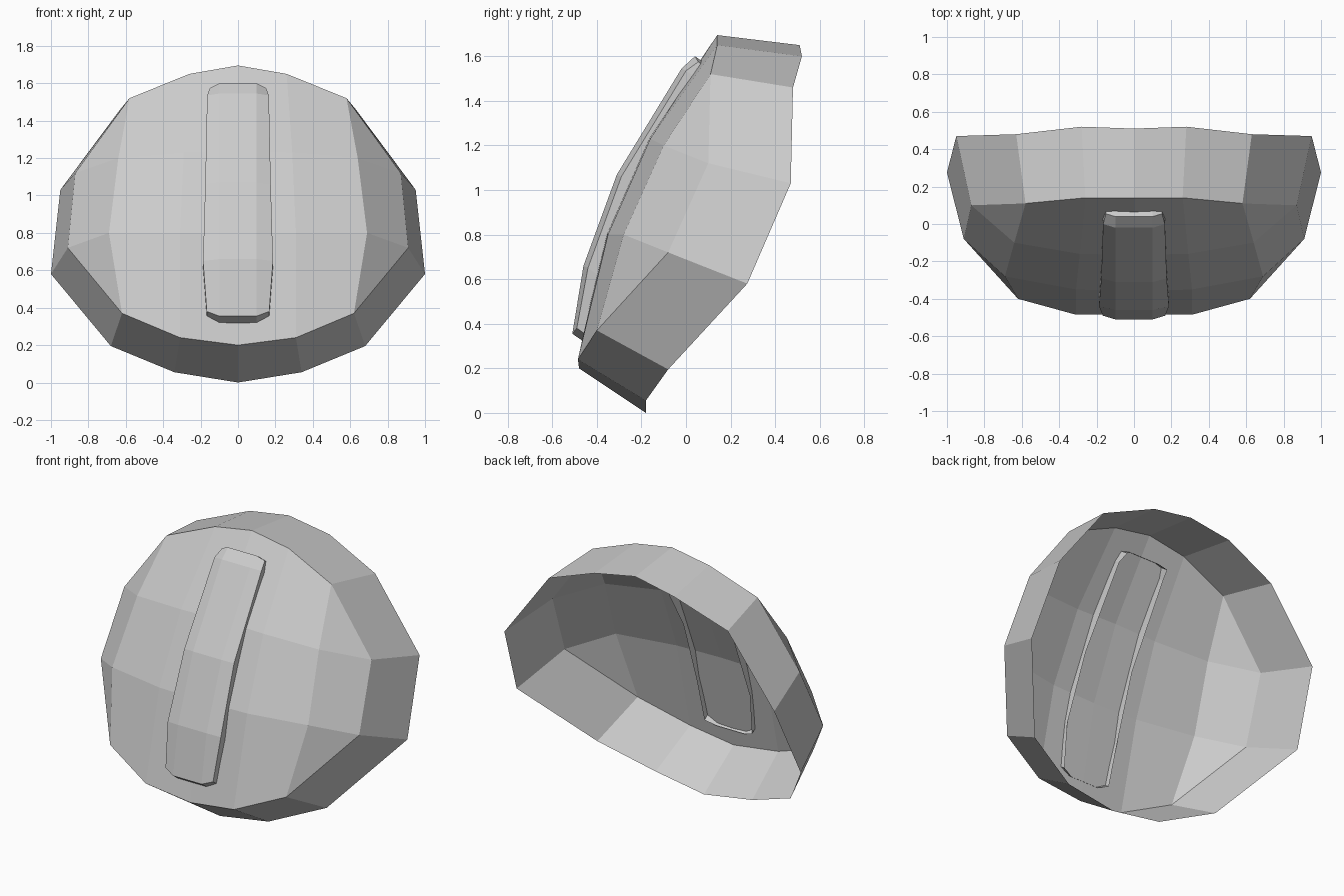
import bpy, bmesh
from mathutils import Vector

if "Cube" in bpy.data.objects:
    bpy.data.objects.remove(bpy.data.objects["Cube"])


def make_object(name, bm, mirror=True):
    mesh = bpy.data.meshes.new(name)
    bmesh.ops.recalc_face_normals(bm, faces=bm.faces)
    # keep the open surfaces facing forward
    if sum(f.normal.y * f.calc_area() for f in bm.faces) > 0:
        bmesh.ops.reverse_faces(bm, faces=bm.faces)
    bm.to_mesh(mesh)
    bm.free()
    ob = bpy.data.objects.new(name, mesh)
    bpy.context.collection.objects.link(ob)
    if mirror:
        mod = ob.modifiers.new("mirror", 'MIRROR')
        mod.use_clip = True
        mod.merge_threshold = 0.0005
    return ob


def strips(bm, rows):
    for a, b in zip(rows, rows[1:]):
        for i in range(min(len(a), len(b)) - 1):
            bm.faces.new((a[i], a[i + 1], b[i + 1], b[i]))


# Shell: right half of the domed front, then a rim swept back
bm = bmesh.new()
front_rows = [
    [(0, .14, 1.695), (.26, .14, 1.65), (.58, .11, 1.52)],
    [(0, -.165, 1.24), (.29, -.16, 1.23), (.64, -.10, 1.20), (.87, .10, 1.12)],
    [(0, -.36, .80), (.31, -.35, .80), (.69, -.28, .80), (.91, -.08, .72)],
    [(0, -.48, .20), (.31, -.485, .24), (.62, -.40, .37)],
]
top, upper, lower, bottom = rows = [[bm.verts.new(p) for p in r] for r in front_rows]
strips(bm, rows)
bm.faces.new((top[2], upper[3], upper[2]))
bm.faces.new((lower[2], lower[3], bottom[2]))
edge = top + [upper[3], lower[3]] + bottom[::-1]
back = [(0, .51, 1.65), (.28, .52, 1.60), (.63, .48, 1.46), (.95, .47, 1.03),
        (1.0, .275, .58), (.68, -.08, .195), (.34, -.18, .055), (0, -.18, 0)]
strips(bm, [edge, [bm.verts.new(p) for p in back]])
make_object("shell", bm)

# Raised centre band with chamfered sides and walls sinking into the shell
bm = bmesh.new()
half = [
    [(.10, .04, 1.60), (.15, .055, 1.575)],
    [(.10, -.02, 1.545), (.165, 0, 1.535)],
    [(.10, -.31, 1.07), (.175, -.29, 1.06)],
    [(.10, -.46, .66), (.187, -.44, .65)],
    [(.10, -.51, .355), (.167, -.49, .38)],
]
rows = [[bm.verts.new(p) for p in [(0, *r[0][1:])] + r] for r in half]
strips(bm, rows)
rim = rows[0] + [r[2] for r in rows[1:]] + rows[-1][1::-1]
sunk = [bm.verts.new(v.co + Vector((0, .065, -.045))) for v in rim]
strips(bm, [rim, sunk])
make_object("centre_band", bm)
